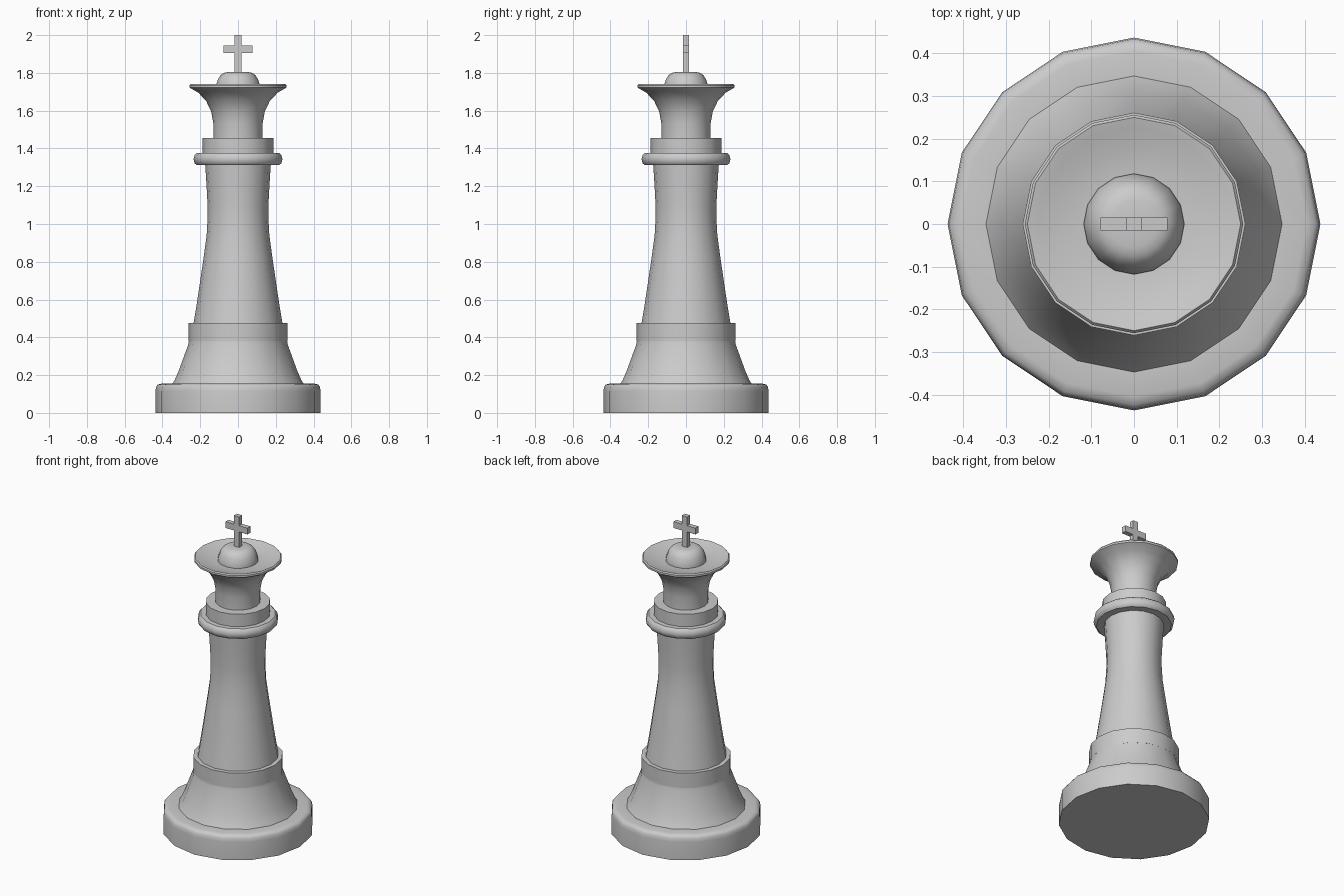
import bpy, bmesh
from math import cos, sin, tau, radians

if "Cube" in bpy.data.objects:
    bpy.data.objects.remove(bpy.data.objects["Cube"])

SIDES = 16


def lathe(name, profile):
    """Revolve (radius, height) points round z; close both ends with caps."""
    bm = bmesh.new()
    rings = [[bm.verts.new((r * cos(tau * i / SIDES), r * sin(tau * i / SIDES), z))
              for i in range(SIDES)] for r, z in profile]
    for low, high in zip(rings, rings[1:]):
        for i in range(SIDES):
            j = (i + 1) % SIDES
            bm.faces.new((low[i], low[j], high[j], high[i]))
    bm.faces.new(rings[0][::-1])
    bm.faces.new(rings[-1])
    mesh = bpy.data.meshes.new(name)
    bm.to_mesh(mesh)
    bm.free()
    obj = bpy.data.objects.new(name, mesh)
    bpy.context.collection.objects.link(obj)
    bpy.ops.object.select_all(action='DESELECT')
    obj.select_set(True)
    bpy.context.view_layer.objects.active = obj
    bpy.ops.object.shade_smooth_by_angle(angle=radians(40))
    return obj


# Base: rounded plinth, sloping foot and collar
lathe("plinth", [(0.437, 0), (0.437, 0.115), (0.434, 0.138), (0.425, 0.15),
                 (0.405, 0.155), (0.345, 0.155)])
lathe("foot", [(0.35, 0.15), (0.335, 0.175), (0.315, 0.22), (0.262, 0.365), (0.26, 0.385)])
lathe("foot_collar", [(0.261, 0.38), (0.261, 0.475)])

# Waisted column
lathe("column", [(0.236, 0.47), (0.218, 0.58), (0.2, 0.7), (0.181, 0.83), (0.166, 0.94),
                 (0.161, 1.03), (0.161, 1.1), (0.167, 1.21), (0.174, 1.32)])

# Rounded ring and plain collar under the head
lathe("neck_ring", [(0.165, 1.312), (0.218, 1.312), (0.23, 1.322), (0.235, 1.343),
                    (0.23, 1.365), (0.218, 1.376), (0.165, 1.376)])
lathe("neck_collar", [(0.187, 1.37), (0.187, 1.455)])

# Flared head with a shallow dished top
lathe("head", [(0.131, 1.45), (0.131, 1.535), (0.142, 1.595), (0.168, 1.65), (0.21, 1.695),
               (0.25, 1.718), (0.256, 1.722), (0.256, 1.734), (0.25, 1.741), (0.225, 1.735),
               (0.18, 1.72), (0.1, 1.715)])

# Dome
lathe("dome", [(0.118, 1.71), (0.118, 1.725), (0.113, 1.745), (0.105, 1.768),
               (0.092, 1.788), (0.075, 1.8), (0.055, 1.804), (0.02, 1.806)])

# Cross: one extruded outline
a, b, z0, z1, z2, z3 = 0.019, 0.078, 1.79, 1.905, 1.945, 2.0
half = [(a, z0), (a, z1), (b, z1), (b, z2), (a, z2), (a, z3)]
outline = half + [(-x, z) for x, z in reversed(half)]
bm = bmesh.new()
face = bm.faces.new([bm.verts.new((x, -0.0155, z)) for x, z in outline])
new = bmesh.ops.extrude_face_region(bm, geom=[face])["geom"]
bmesh.ops.translate(bm, vec=(0, 0.031, 0),
                    verts=[v for v in new if isinstance(v, bmesh.types.BMVert)])
bmesh.ops.recalc_face_normals(bm, faces=bm.faces)
mesh = bpy.data.meshes.new("cross")
bm.to_mesh(mesh)
bm.free()
bpy.context.collection.objects.link(bpy.data.objects.new("cross", mesh))
